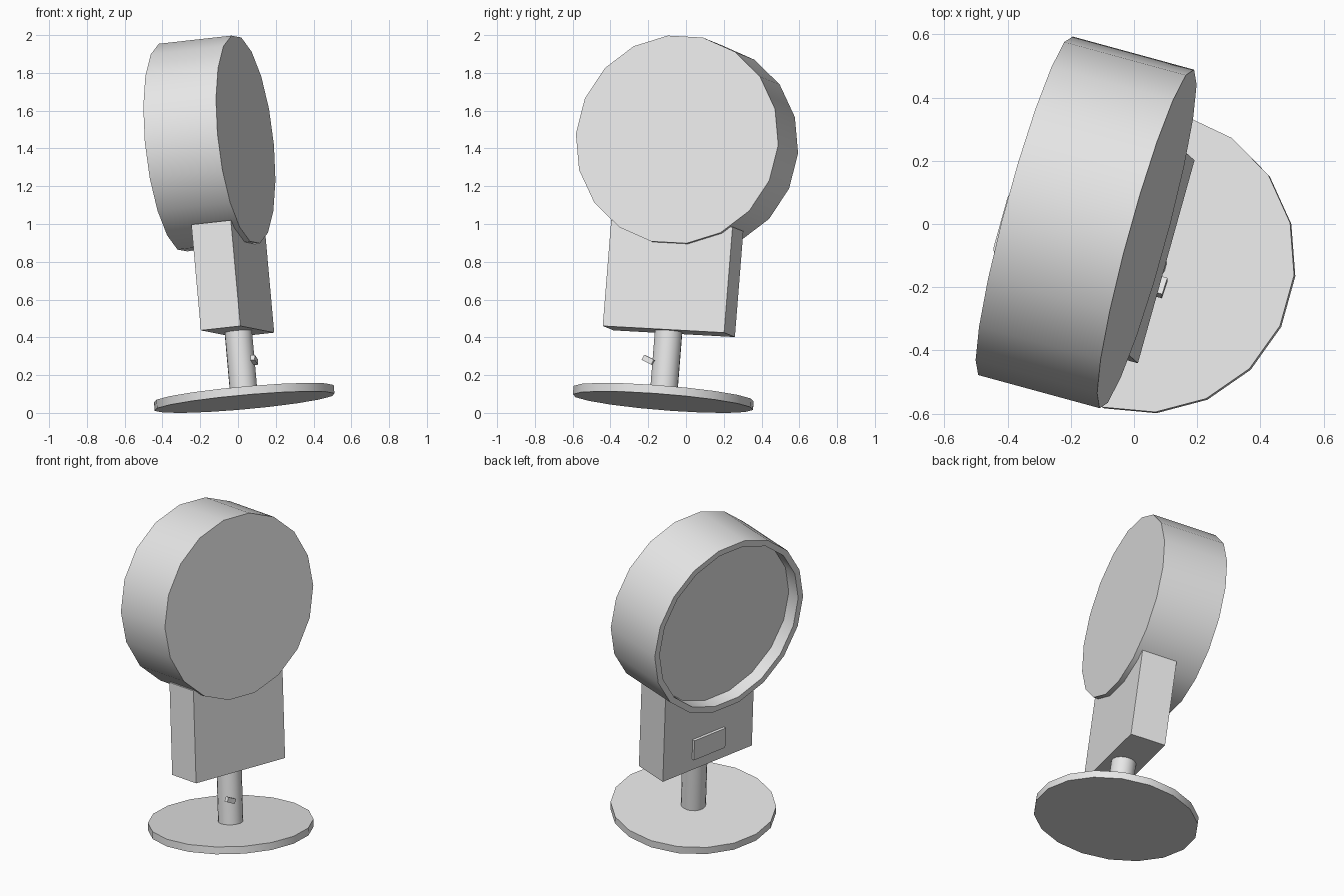
import bpy, bmesh, math
from mathutils import Matrix, Vector

if "Cube" in bpy.data.objects:
    bpy.data.objects.remove(bpy.data.objects["Cube"])

# Leaning frame: up = stem direction, side = head axis
up = Vector((-0.0893, 0.0794, 0.9928)).normalized()
side = Vector((0.959, -0.2615, 0.112))
side = (side - up * side.dot(up)).normalized()
fwd = up.cross(side)
LEAN = Matrix.Translation((0.035, -0.122, 0.057)) @ Matrix((side, fwd, up)).transposed().to_4x4()

grey = bpy.data.materials.new("light_grey")
grey.diffuse_color = (0.8, 0.8, 0.8, 1)
grey.use_nodes = True
grey.node_tree.nodes["Principled BSDF"].inputs["Base Color"].default_value = grey.diffuse_color


def finish(name, bm, smooth):
    bmesh.ops.recalc_face_normals(bm, faces=bm.faces)
    me = bpy.data.meshes.new(name)
    bm.to_mesh(me)
    bm.free()
    me.transform(LEAN)
    me.materials.append(grey)
    ob = bpy.data.objects.new(name, me)
    bpy.context.collection.objects.link(ob)
    if smooth:
        bpy.ops.object.select_all(action='DESELECT')
        ob.select_set(True)
        bpy.context.view_layer.objects.active = ob
        bpy.ops.object.shade_smooth_by_angle(angle=math.radians(30))


def turned(name, profile, axis, segs=18):
    """Revolve (radius, height) points round the local X or Z axis and cap both ends."""
    bm = bmesh.new()
    rings = []
    for r, h in profile:
        ring = []
        for i in range(segs):
            t = 2 * math.pi * i / segs
            c, s = r * math.cos(t), r * math.sin(t)
            ring.append(bm.verts.new((h, c, 1.386 + s) if axis == 'X' else (s, c, h)))
        rings.append(ring)
    for a, b in zip(rings, rings[1:]):
        for i in range(segs):
            j = (i + 1) % segs
            bm.faces.new((a[i], a[j], b[j], b[i]))
    bm.faces.new(rings[0])
    bm.faces.new(rings[-1])
    finish(name, bm, True)


def box(name, centre, size, tilt=0):
    bm = bmesh.new()
    m = Matrix.Translation(centre) @ Matrix.Rotation(math.radians(tilt), 4, 'X') @ Matrix.Diagonal((*size, 1))
    bmesh.ops.create_cube(bm, size=1, matrix=m)
    finish(name, bm, False)


# Foot and stem
turned("base_disc", [(0.48, 0), (0.48, 0.045)], 'Z')
turned("stem", [(0.073, 0.04), (0.073, 0.39)], 'Z')

# Body block with raised panel on one side and a small switch on the stem
box("body_block", (-0.004, 0, 0.659), (0.218, 0.668, 0.564))
box("raised_panel", (-0.113, 0, 0.518), (0.034, 0.235, 0.133))
box("stem_switch", (0.093, -0.073, 0.211), (0.024, 0.06, 0.03), -23)

# Drum head with a recessed face on the left
turned("drum_head", [(0.557, 0.135), (0.557, -0.266), (0.52, -0.266), (0.52, -0.18)], 'X')
